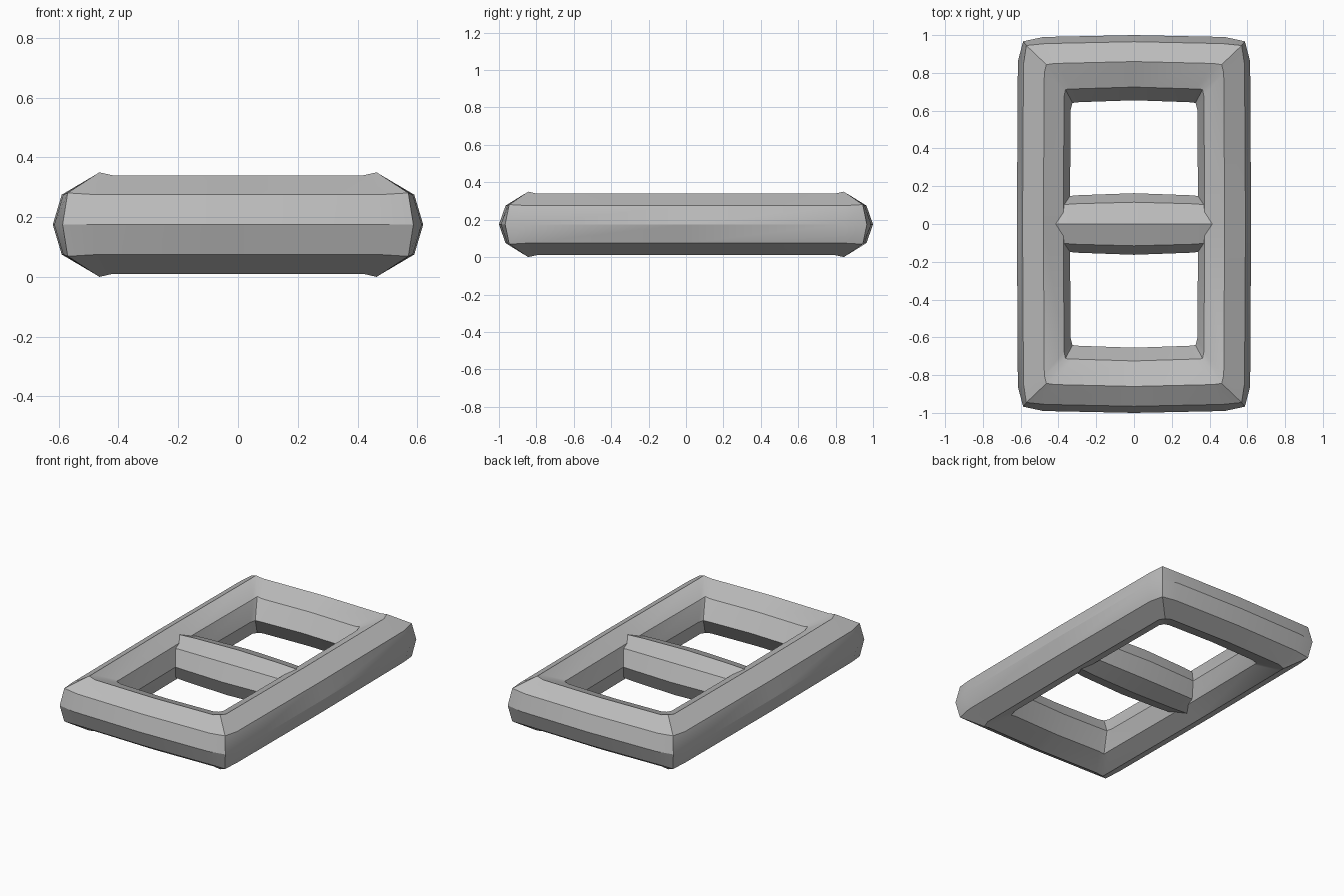
import bpy
import bmesh
from math import sin, cos, pi

if "Cube" in bpy.data.objects:
    bpy.data.objects.remove(bpy.data.objects["Cube"])

MID_Z = 0.175

metal = bpy.data.materials.new("grey_metal")
metal.use_nodes = True
grey = (0.5, 0.5, 0.5, 1)
metal.diffuse_color = grey
metal.node_tree.nodes["Principled BSDF"].inputs["Base Color"].default_value = grey


def loft(name, loops, closed):
    """Skin a row of equal point loops; join the ends or cap them."""
    bm = bmesh.new()
    rows = [[bm.verts.new(p) for p in loop] for loop in loops]
    n = len(rows[0])
    for i in range(len(rows) - (0 if closed else 1)):
        a, b = rows[i], rows[(i + 1) % len(rows)]
        for j in range(n):
            k = (j + 1) % n
            bm.faces.new((a[j], a[k], b[k], b[j]))
    if not closed:
        bm.faces.new(rows[0])
        bm.faces.new(rows[-1])
    bmesh.ops.recalc_face_normals(bm, faces=bm.faces)
    mesh = bpy.data.meshes.new(name)
    bm.to_mesh(mesh)
    bm.free()
    mesh.materials.append(metal)
    obj = bpy.data.objects.new(name, mesh)
    bpy.context.collection.objects.link(obj)
    bpy.ops.object.select_all(action='DESELECT')
    obj.select_set(True)
    bpy.context.view_layer.objects.active = obj
    bpy.ops.object.shade_smooth_by_angle(angle=pi / 6)


def frame_loop(hx, hy, h, cut, inset):
    """Rectangle with blunt corners and slightly bowed sides."""
    bow, lift = 0.01, 1.06
    quarter = [(hx, 0, h), (hx - bow / 2, hy - cut, h),
               (hx - inset, hy - inset, h * lift),
               (hx - cut, hy - bow, h), (0, hy, h)]
    half = quarter + [(-x, y, z) for x, y, z in quarter[-2::-1]]
    full = half + [(x, -y, z) for x, y, z in half[-2:0:-1]]
    return [(x, y, MID_Z + z) for x, y, z in full]


# Frame: eight-sided section from the outer rim over the top to the inner rim
upper = [(0.62, 1.0, 0, 0.14, 0.033),
         (0.59, 0.965, 0.1, 0.12, 0.02),
         (0.48, 0.86, 0.165, 0.06, 0.016),
         (0.375, 0.725, 0.11, 0.05, 0.012),
         (0.34, 0.655, 0, 0.05, 0.014)]
lower = [(x, y, -h, c, d) for x, y, h, c, d in upper[-2:0:-1]]
loft("frame", [frame_loop(*s) for s in upper + lower], True)

# Crossbar: eight-sided rod, a little fuller in the middle, let into the frame
bar = []
for x, ry, rz in [(-0.43, 0.14, 0.13), (-0.3, 0.152, 0.137), (0, 0.163, 0.143),
                  (0.3, 0.152, 0.137), (0.43, 0.14, 0.13)]:
    angles = [i * pi / 4 for i in range(8)]
    bar.append([(x, ry * cos(a), MID_Z + rz * sin(a)) for a in angles])
loft("crossbar", bar, False)
